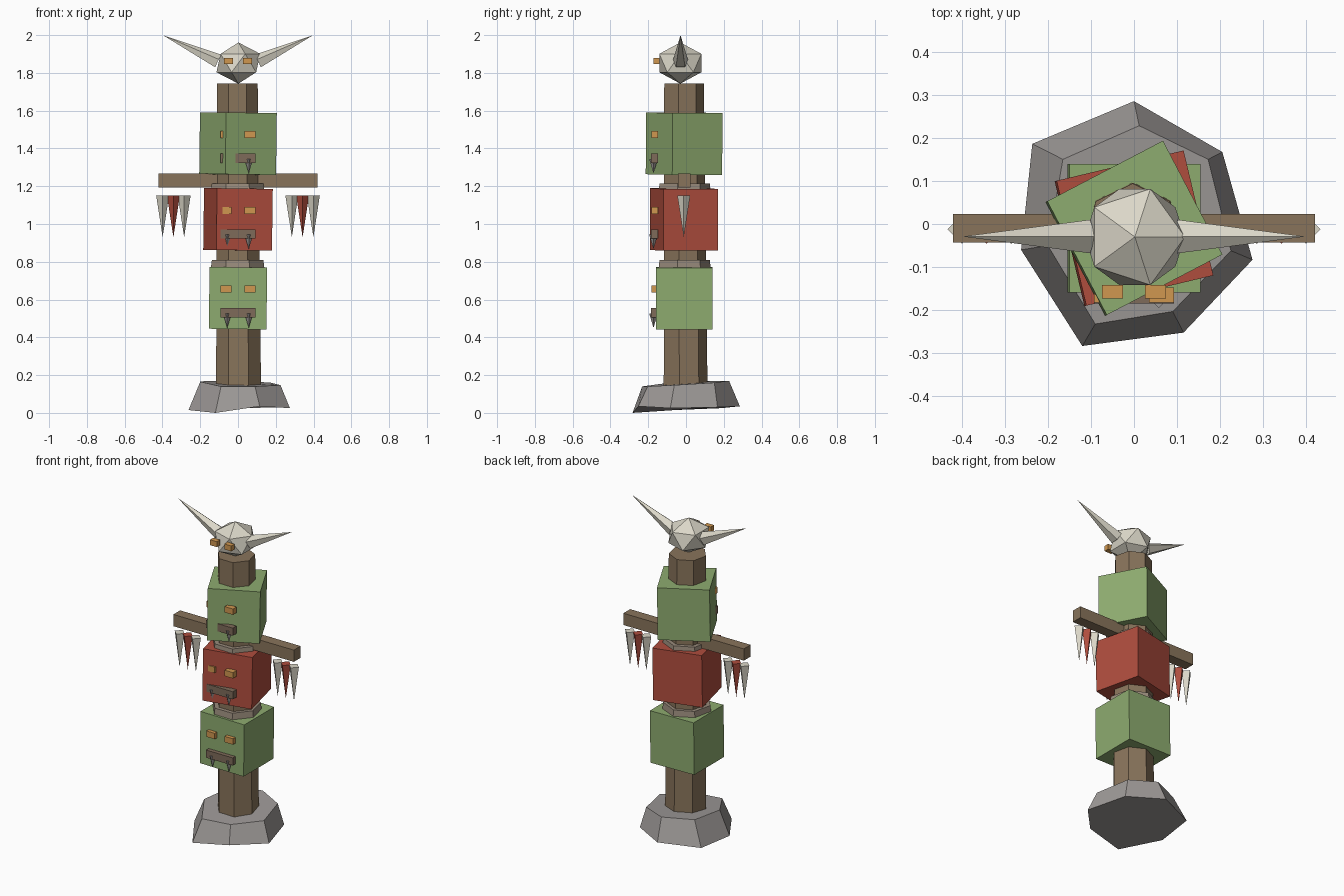
import bpy
import bmesh
import math
from mathutils import Matrix, Vector

default_cube = bpy.data.objects.get("Cube")
if default_cube:
    bpy.data.objects.remove(default_cube, do_unlink=True)


def material(name, rgb):
    mat = bpy.data.materials.new(name)
    mat.use_nodes = True
    colour = (*rgb, 1.0)
    mat.diffuse_color = colour
    mat.node_tree.nodes["Principled BSDF"].inputs["Base Color"].default_value = colour
    return mat


GREEN = material("green paint", (0.27, 0.41, 0.16))
RED = material("red paint", (0.43, 0.075, 0.048))
WOOD = material("wood", (0.25, 0.175, 0.105))
DARK_WOOD = material("dark wood", (0.21, 0.145, 0.10))
ROPE = material("rope", (0.32, 0.26, 0.20))
STONE = material("stone", (0.34, 0.32, 0.31))
BONE = material("bone", (0.71, 0.68, 0.58))
AMBER = material("amber", (0.63, 0.31, 0.08))


def finish(name, bm, mat):
    bmesh.ops.recalc_face_normals(bm, faces=bm.faces)
    mesh = bpy.data.meshes.new(name)
    bm.to_mesh(mesh)
    bm.free()
    mesh.materials.append(mat)
    obj = bpy.data.objects.new(name, mesh)
    bpy.context.collection.objects.link(obj)
    return obj


def box(name, centre, size, mat, turn=0.0, tilt=0.0):
    bm = bmesh.new()
    bmesh.ops.create_cube(bm, size=1, matrix=Matrix.Diagonal((*size, 1)))
    obj = finish(name, bm, mat)
    obj.location = centre
    obj.rotation_euler = (0, math.radians(tilt), math.radians(turn))
    return obj


def spike(name, start, end, sides, r_start, r_end, mat):
    """Straight tapered solid running from start to end."""
    start, end = Vector(start), Vector(end)
    axis = end - start
    bm = bmesh.new()
    bmesh.ops.create_cone(bm, cap_ends=True, segments=sides, radius1=r_start,
                          radius2=r_end, depth=axis.length)
    obj = finish(name, bm, mat)
    obj.location = (start + end) / 2
    obj.rotation_mode = "QUATERNION"
    obj.rotation_quaternion = axis.to_track_quat("Z", "Y")
    return obj


def post(name, low, high, r_low, r_high, mat, sides=7):
    """Upright tapered prism whose ends stay level when it leans."""
    bm = bmesh.new()
    rings = []
    for centre, radius in ((low, r_low), (high, r_high)):
        angles = [math.tau * i / sides for i in range(sides)]
        rings.append([bm.verts.new(Vector(centre) + radius * Vector((math.sin(a), math.cos(a), 0)))
                      for a in angles])
    join_rings(bm, *rings)
    return finish(name, bm, mat)


def join_rings(bm, low, high):
    for i in range(len(low)):
        j = (i + 1) % len(low)
        bm.faces.new((low[i], low[j], high[j], high[i]))
    bm.faces.new(low)
    bm.faces.new(high)


# Rough seven-sided stone foot
foot_low = [(0, .285, .035), (.205, .167, .03), (.275, -.083, .025), (.115, -.252, .035),
            (-.12, -.283, 0), (-.262, -.06, .015), (-.236, .186, .025)]
foot_high = [(.012, .228, .17), (.172, .15, .16), (.225, -.062, .147), (.09, -.203, .14),
             (-.09, -.232, .14), (-.2, -.05, .165), (-.165, .15, .17)]
foot = bmesh.new()
join_rings(foot, *[[foot.verts.new(p) for p in ring] for ring in (foot_low, foot_high)])
finish("stone_foot", foot, STONE)

# Pole and collars between the blocks
post("pole", (0.003, -0.008, 0.13), (-0.003, -0.016, 1.745), 0.122, 0.110, WOOD)
for label, z in (("lower", 0.785), ("upper", 1.19)):
    post(label + "_collar", (-0.002, -0.014, z - 0.025), (-0.002, -0.014, z + 0.024),
         0.146, 0.140, ROPE)

# Three carved blocks, each turned further than the one below, with faces
blocks = (("lower", 0.607, 0.0, GREEN, 0.305), ("middle", 1.024, 13.4, RED, 0.303),
          ("top", 1.425, 27.6, GREEN, 0.303))
for label, z, turn, mat, width in blocks:
    box(label + "_block", (0, -0.01, z), (width, 0.298, 0.327), mat, turn, tilt=0.8)
    mouth_z = z - 0.077
    box(label + "_mouth", (0, -0.167, mouth_z), (0.186, 0.036, 0.048), DARK_WOOD)
    for side, s in (("left", 1), ("right", -1)):
        box(f"{label}_{side}_eye", (s * 0.064, -0.165, z + 0.048), (0.058, 0.035, 0.037), AMBER)
        x = s * 0.057
        spike(f"{label}_{side}_tooth", (x, -0.172, mouth_z - 0.003),
              (x, -0.172, mouth_z - 0.08), 4, 0.023, 0, STONE)

# Cross beam with hanging feathers
box("cross_beam", (0, -0.01, 1.23), (0.84, 0.067, 0.074), WOOD)
for side, s in (("left", 1), ("right", -1)):
    for i, mat in enumerate((BONE, RED, BONE)):
        x = s * (0.285 + 0.057 * i)
        spike(f"{side}_feather_{i + 1}", (x, -0.012, 1.15), (x, -0.012, 0.93), 4, 0.034, 0, mat)

# Faceted skull
skull = bmesh.new()
bmesh.ops.create_icosphere(skull, subdivisions=1, radius=1,
                           matrix=Matrix.Translation((0.002, -0.03, 1.852))
                           @ Matrix.Diagonal((0.13, 0.131, 0.109, 1)))
finish("skull", skull, BONE)

# Horns and floating skull eyes
for side, s in (("left", 1), ("right", -1)):
    spike(side + "_horn", (s * 0.107, -0.029, 1.86), (s * 0.398, -0.029, 2.0), 5, 0.041, 0, BONE)
    box(side + "_skull_eye", (s * 0.05, -0.157, 1.863), (0.048, 0.032, 0.034), AMBER)
